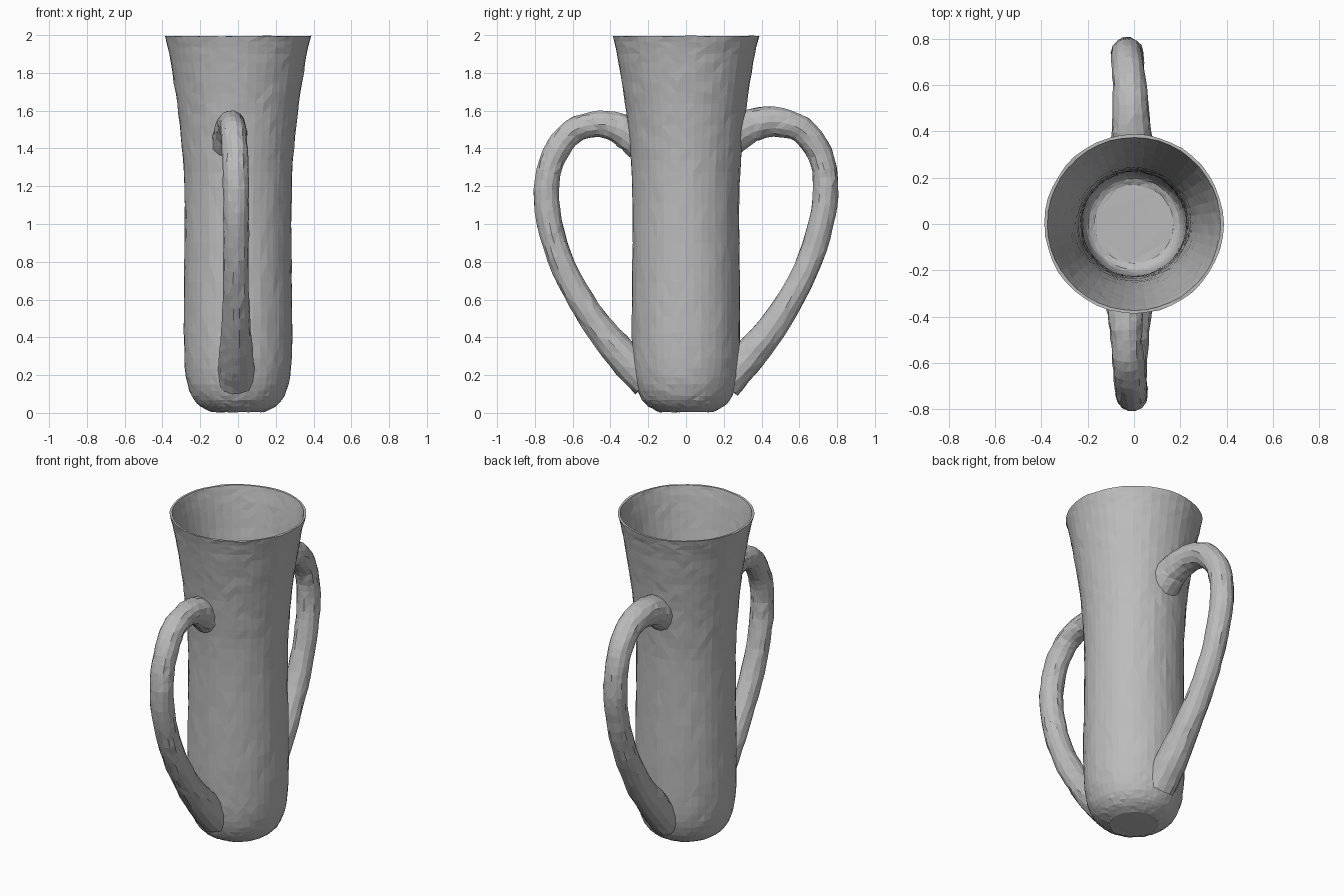
import bpy, bmesh, math, random
from mathutils import Vector

random.seed(4)
if "Cube" in bpy.data.objects:
    bpy.data.objects.remove(bpy.data.objects["Cube"], do_unlink=True)

clay = bpy.data.materials.new("grey clay")
clay.use_nodes = True
clay.diffuse_color = (0.5, 0.5, 0.5, 1)
clay.node_tree.nodes["Principled BSDF"].inputs["Base Color"].default_value = (0.5, 0.5, 0.5, 1)


def smooth_path(points, steps):
    """Catmull-Rom resampling of tuples of any length."""
    pts = [Vector(p) for p in points]
    pts = [2 * pts[0] - pts[1]] + pts + [2 * pts[-1] - pts[-2]]
    out = []
    for a, b, c, d in zip(pts, pts[1:], pts[2:], pts[3:]):
        for i in range(steps):
            t = i / steps
            out.append(0.5 * (2 * b + (c - a) * t + (2 * a - 5 * b + 4 * c - d) * t * t
                              + (3 * b - a - 3 * c + d) * t ** 3))
    return out + [pts[-2]]


def skin(name, rings, jitter):
    """Closed solid through a stack of rings, with a slight hand-made unevenness."""
    bm = bmesh.new()
    loops = [[bm.verts.new(p + Vector([random.uniform(-jitter, jitter) for _ in p]))
              for p in ring] for ring in rings]
    n = len(loops[0])
    for a, b in zip(loops, loops[1:]):
        for i in range(n):
            j = (i + 1) % n
            bm.faces.new((a[i], a[j], b[j], b[i]))
    bm.faces.new(loops[0])
    bm.faces.new(loops[-1])
    bmesh.ops.triangulate(bm, faces=bm.faces)
    bmesh.ops.recalc_face_normals(bm, faces=bm.faces)
    mesh = bpy.data.meshes.new(name)
    bm.to_mesh(mesh)
    bm.free()
    mesh.materials.append(clay)
    ob = bpy.data.objects.new(name, mesh)
    bpy.context.collection.objects.link(ob)
    return ob


def lathe(name, profile, jitter, n=44):
    rings = []
    for r, z in smooth_path(profile, 3):
        rings.append([Vector((r * math.cos(k * math.tau / n), r * math.sin(k * math.tau / n), z))
                      for k in range(n)])
    return skin(name, rings, jitter)


def handle(name, path, n=14):
    """Round tube along (x, y, z, radius) points lying near the x = 0 plane."""
    pts = smooth_path(path, 4)
    rings = []
    for i, p in enumerate(pts):
        along = (pts[min(i + 1, len(pts) - 1)] - pts[max(i - 1, 0)]).to_3d()
        side = Vector((1, 0, 0))
        up = along.cross(side).normalized()
        rings.append([p.to_3d() + p[3] * (side * math.cos(k * math.tau / n)
                                          + up * math.sin(k * math.tau / n)) for k in range(n)])
    return skin(name, rings, 0.003)


def combine(target, other, operation):
    mod = target.modifiers.new(operation.lower(), 'BOOLEAN')
    mod.operation = operation
    mod.solver = 'EXACT'
    mod.object = other
    bpy.context.view_layer.objects.active = target
    bpy.ops.object.modifier_apply(modifier=mod.name)
    bpy.data.objects.remove(other, do_unlink=True)


# Flared body, solid at first
cup = lathe("two_handled_cup", [
    (0.14, 0.005), (0.2, 0.035), (0.245, 0.09), (0.275, 0.19), (0.286, 0.35), (0.286, 0.6),
    (0.283, 0.9), (0.284, 1.2), (0.297, 1.4), (0.315, 1.58), (0.34, 1.75), (0.365, 1.9),
    (0.387, 1.995)], 0.002)

# Front and back handles
front = handle("front_handle", [
    (-0.04, -0.24, 1.43, 0.1), (-0.04, -0.34, 1.5, 0.085), (-0.035, -0.46, 1.53, 0.07),
    (-0.025, -0.6, 1.49, 0.068), (-0.015, -0.7, 1.36, 0.068), (-0.01, -0.74, 1.18, 0.068),
    (-0.01, -0.71, 0.95, 0.068), (-0.01, -0.62, 0.71, 0.068), (-0.01, -0.48, 0.48, 0.075),
    (-0.01, -0.34, 0.31, 0.09), (-0.01, -0.2, 0.17, 0.1)])
back = handle("back_handle", [
    (-0.01, 0.24, 1.46, 0.1), (-0.01, 0.34, 1.52, 0.09), (-0.015, 0.47, 1.54, 0.08),
    (-0.02, 0.61, 1.5, 0.072), (-0.03, 0.71, 1.37, 0.068), (-0.03, 0.74, 1.2, 0.068),
    (-0.025, 0.715, 1.0, 0.068), (-0.02, 0.63, 0.75, 0.068), (-0.01, 0.49, 0.5, 0.075),
    (-0.01, 0.34, 0.31, 0.09), (-0.01, 0.2, 0.16, 0.1)])
combine(cup, front, 'UNION')
combine(cup, back, 'UNION')

# Hollow inside
cavity = lathe("cavity", [
    (0.17, 0.11), (0.205, 0.14), (0.222, 0.25), (0.226, 0.5), (0.232, 0.8), (0.245, 1.15),
    (0.268, 1.4), (0.295, 1.58), (0.326, 1.75), (0.353, 1.9), (0.375, 2.0), (0.38, 2.03)], 0.0015)
combine(cup, cavity, 'DIFFERENCE')
